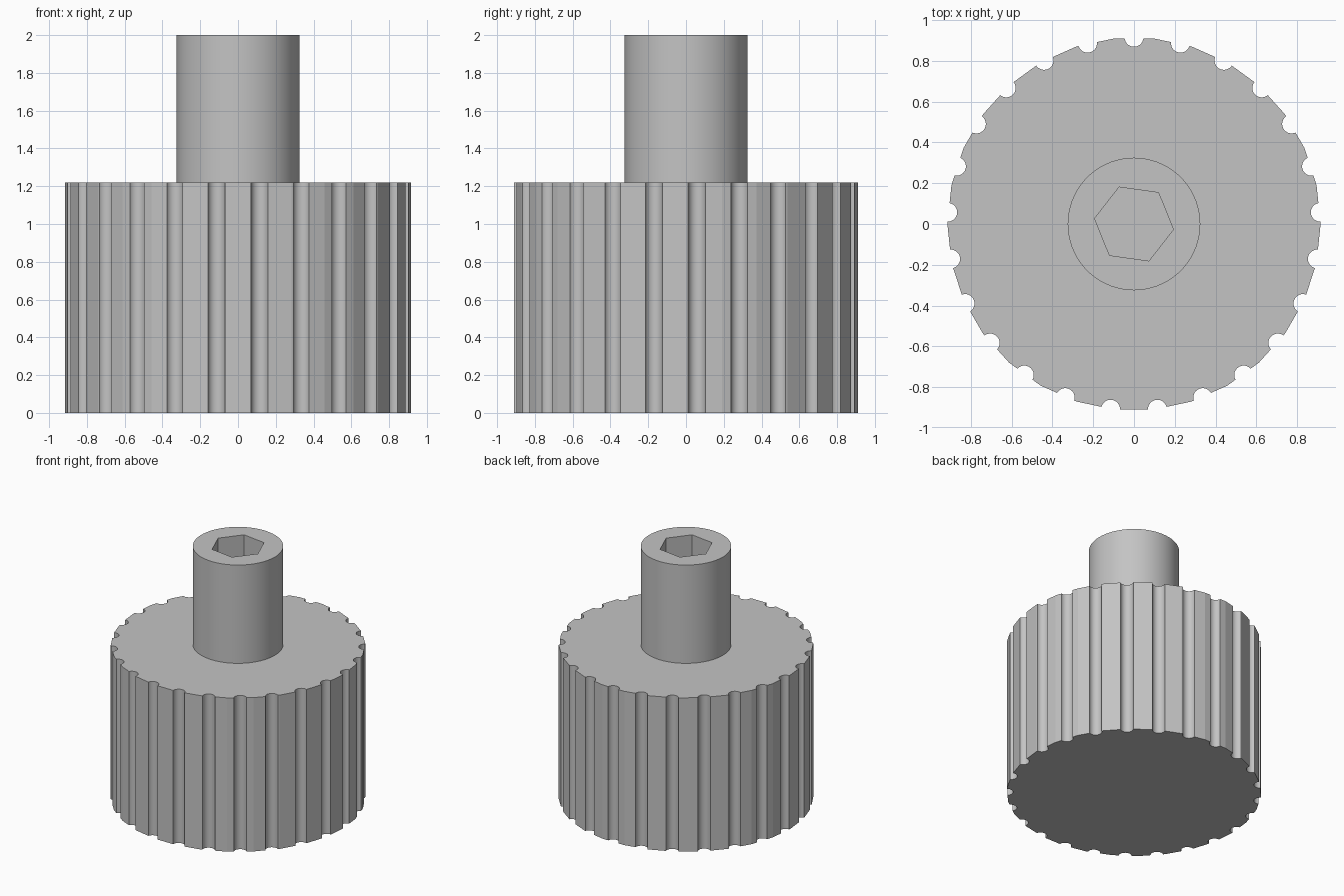
import bpy
import bmesh
from math import cos, sin, pi, radians

cube = bpy.data.objects.get("Cube")
if cube:
    bpy.data.objects.remove(cube, do_unlink=True)

GREY = (0.55, 0.55, 0.55, 1.0)
HEAD_RADIUS, HEAD_TOP = 0.915, 1.22
SHAFT_RADIUS, SHAFT_TOP = 0.325, 2.0
GROOVES = 25

grey = bpy.data.materials.new("plain grey")
grey.use_nodes = True
grey.diffuse_color = GREY
grey.node_tree.nodes["Principled BSDF"].inputs["Base Color"].default_value = GREY


def add_prism(bm, radius, sides, z0, z1, centre=(0, 0), start=0.0):
    """Upright prism whose first corner lies at the start angle."""
    ring = []
    for i in range(sides):
        a = start + 2 * pi * i / sides
        ring.append(bm.verts.new((centre[0] + radius * cos(a), centre[1] + radius * sin(a), z0)))
    base = bm.faces.new(ring)
    top = bmesh.ops.extrude_face_region(bm, geom=[base], use_keep_orig=True)
    verts = [v for v in top["geom"] if isinstance(v, bmesh.types.BMVert)]
    bmesh.ops.translate(bm, verts=verts, vec=(0, 0, z1 - z0))


def make_object(name, bm):
    bmesh.ops.recalc_face_normals(bm, faces=bm.faces[:])
    mesh = bpy.data.meshes.new(name)
    bm.to_mesh(mesh)
    bm.free()
    mesh.materials.append(grey)
    obj = bpy.data.objects.new(name, mesh)
    bpy.context.collection.objects.link(obj)
    return obj


def carve(obj, cutter):
    """Subtract the cutter, then smooth only the finely divided curves."""
    mod = obj.modifiers.new("carve", "BOOLEAN")
    mod.operation = "DIFFERENCE"
    mod.solver = "EXACT"
    mod.object = cutter
    bpy.ops.object.select_all(action="DESELECT")
    bpy.context.view_layer.objects.active = obj
    obj.select_set(True)
    bpy.ops.object.modifier_apply(modifier=mod.name)
    bpy.ops.object.shade_smooth_by_angle(angle=radians(11))
    bpy.data.objects.remove(cutter, do_unlink=True)


# Faceted head with grip grooves round its rim
bm = bmesh.new()
add_prism(bm, HEAD_RADIUS, 30, 0, HEAD_TOP)
head = make_object("knurled_head", bm)

bm = bmesh.new()
for i in range(GROOVES):
    a = pi / 2 + 2 * pi * i / GROOVES
    spot = (HEAD_RADIUS * cos(a), HEAD_RADIUS * sin(a))
    add_prism(bm, 0.046, 40, -0.1, HEAD_TOP + 0.1, spot, a)
grooves = make_object("groove_cutter", bm)
grooves.hide_render = True
carve(head, grooves)

# Round shaft with a hexagonal socket
bm = bmesh.new()
add_prism(bm, SHAFT_RADIUS, 72, HEAD_TOP - 0.02, SHAFT_TOP)
shaft = make_object("shaft", bm)

bm = bmesh.new()
add_prism(bm, 0.195, 6, SHAFT_TOP - 0.4, SHAFT_TOP + 0.1, start=radians(-8))
socket = make_object("socket_cutter", bm)
socket.hide_render = True
carve(shaft, socket)
